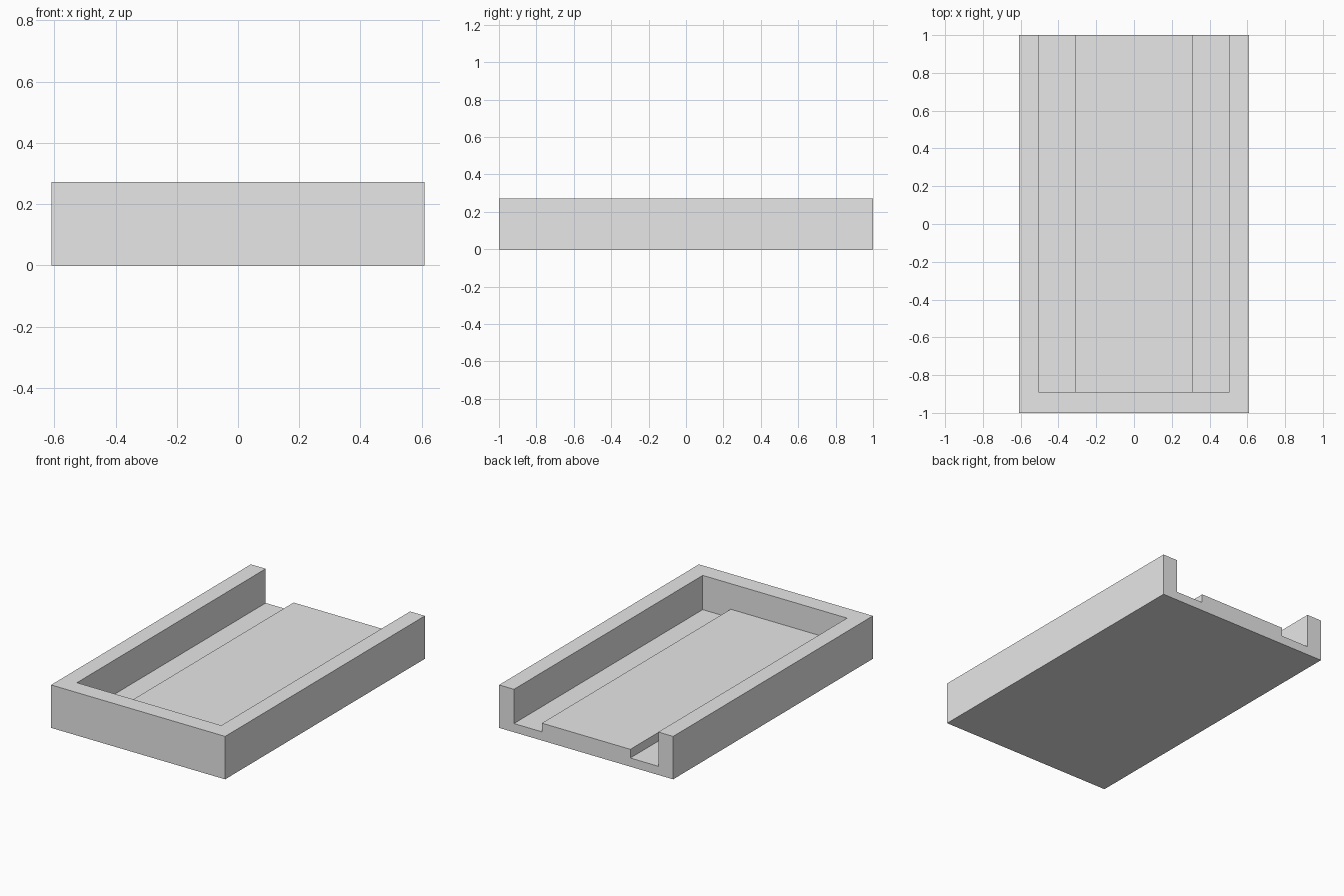
import bpy
import bmesh

default = bpy.data.objects.get("Cube")
if default:
    bpy.data.objects.remove(default, do_unlink=True)

HALF_WIDTH, HALF_LENGTH, HEIGHT = 0.61, 1.0, 0.272
INNER, PLATFORM = 0.506, 0.31          # half widths of the recess and platform
CHANNEL_Z, PLATFORM_Z = 0.055, 0.11    # floor heights
FRONT_WALL_Y = -0.89

grey = bpy.data.materials.new("light_grey")
grey.use_nodes = True
grey.diffuse_color = (0.8, 0.8, 0.8, 1)
grey.node_tree.nodes["Principled BSDF"].inputs["Base Color"].default_value = (0.8, 0.8, 0.8, 1)


def extrude_profile(name, half, y0, y1):
    """Mirror a half profile of (x, z) points and extrude it along y."""
    points = half + [(-x, z) for x, z in reversed(half)]
    bm = bmesh.new()
    face = bm.faces.new([bm.verts.new((x, y0, z)) for x, z in points])
    extruded = bmesh.ops.extrude_face_region(bm, geom=[face])["geom"]
    verts = [g for g in extruded if isinstance(g, bmesh.types.BMVert)]
    bmesh.ops.translate(bm, verts=verts, vec=(0, y1 - y0, 0))
    bmesh.ops.recalc_face_normals(bm, faces=bm.faces)
    mesh = bpy.data.meshes.new(name)
    bm.to_mesh(mesh)
    bm.free()
    mesh.materials.append(grey)
    obj = bpy.data.objects.new(name, mesh)
    bpy.context.collection.objects.link(obj)
    return obj


# Solid block of the tray
tray = extrude_profile("tray", [(HALF_WIDTH, 0), (HALF_WIDTH, HEIGHT)],
                       -HALF_LENGTH, HALF_LENGTH)

# Recess with a raised platform between two side channels, open at the back
recess = extrude_profile("recess_cutter",
                         [(PLATFORM, PLATFORM_Z), (PLATFORM, CHANNEL_Z),
                          (INNER, CHANNEL_Z), (INNER, HEIGHT + 0.1)],
                         FRONT_WALL_Y, HALF_LENGTH + 0.1)
recess.hide_render = True

cut = tray.modifiers.new("recess", 'BOOLEAN')
cut.operation = 'DIFFERENCE'
cut.solver = 'EXACT'
cut.object = recess

# Apply the cut and discard the cutter
bpy.context.view_layer.objects.active = tray
tray.select_set(True)
bpy.ops.object.modifier_apply(modifier=cut.name)
bpy.data.objects.remove(recess, do_unlink=True)
